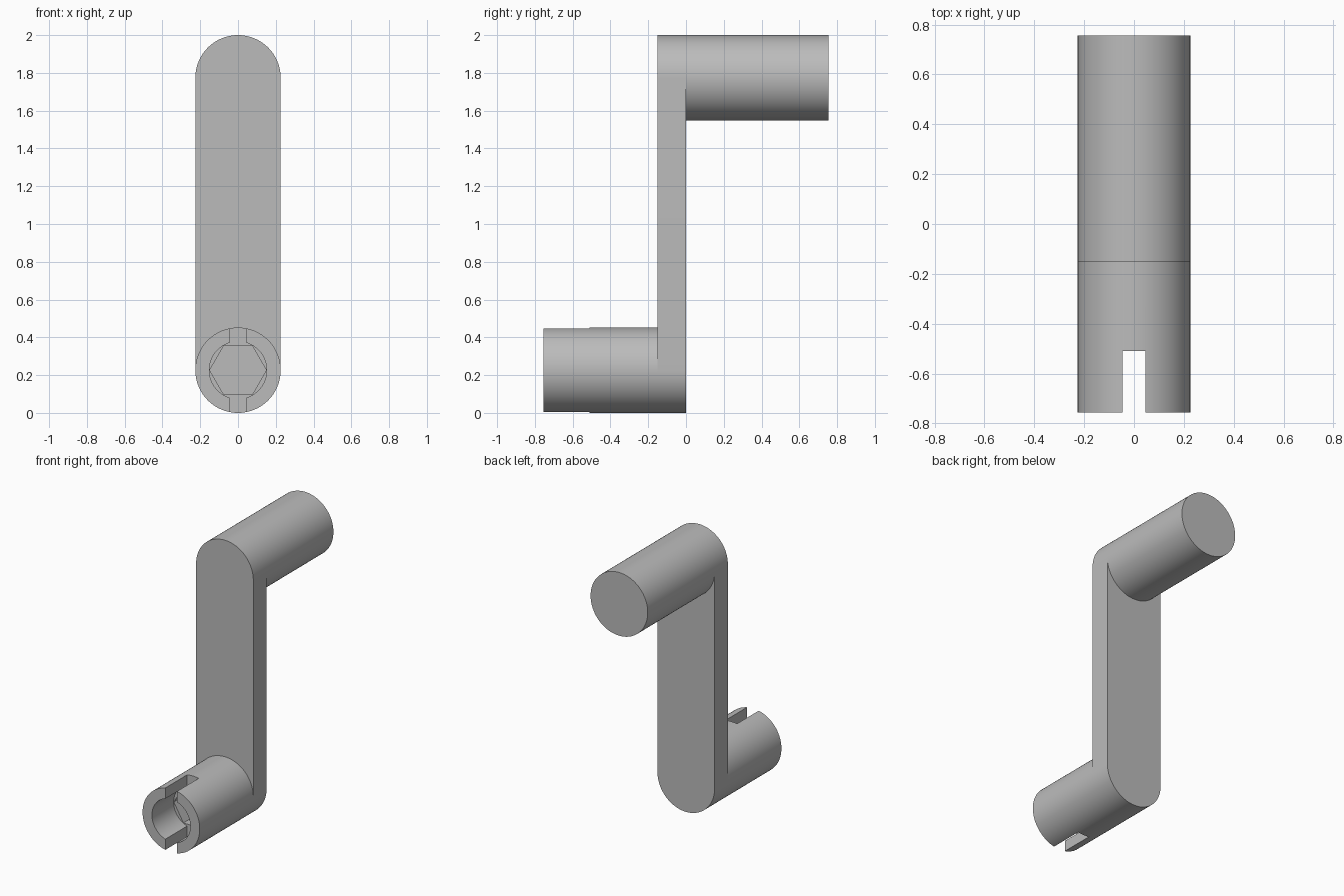
import bpy, bmesh
from math import sin, cos, pi, radians

if "Cube" in bpy.data.objects:
    bpy.data.objects.remove(bpy.data.objects["Cube"])

R = 0.226                     # outer radius shared by arm, handle and socket
LOW, HIGH = R, 2 - R          # heights of the two axes
FRONT, ARM_FRONT, ARM_BACK, BACK = -0.755, -0.15, 0.0, 0.755
SLOT_END = -0.51

grey = bpy.data.materials.new("plain grey")
grey.use_nodes = True
colour = (0.5, 0.5, 0.5, 1)
grey.diffuse_color = colour
grey.node_tree.nodes["Principled BSDF"].inputs["Base Color"].default_value = colour


def arc(radius, z, steps, start=0.0, sweep=2 * pi, closed=True):
    """Points on an arc in the xz plane."""
    count = steps if closed else steps + 1
    return [(radius * cos(start + sweep * i / steps),
             z + radius * sin(start + sweep * i / steps)) for i in range(count)]


def prism(name, profile, y0, y1):
    """Extrude an xz profile along y."""
    bm = bmesh.new()
    face = bm.faces.new([bm.verts.new((x, y0, z)) for x, z in profile])
    ext = bmesh.ops.extrude_face_region(bm, geom=[face])
    moved = [v for v in ext["geom"] if isinstance(v, bmesh.types.BMVert)]
    bmesh.ops.translate(bm, verts=moved, vec=(0, y1 - y0, 0))
    bmesh.ops.recalc_face_normals(bm, faces=bm.faces)
    mesh = bpy.data.meshes.new(name)
    bm.to_mesh(mesh)
    bm.free()
    mesh.materials.append(grey)
    obj = bpy.data.objects.new(name, mesh)
    bpy.context.collection.objects.link(obj)
    return obj


def activate(obj):
    bpy.ops.object.select_all(action="DESELECT")
    obj.select_set(True)
    bpy.context.view_layer.objects.active = obj


def cut(obj, cutter):
    """Subtract a cutter and discard it."""
    mod = obj.modifiers.new("cut", "BOOLEAN")
    mod.operation, mod.solver, mod.object = "DIFFERENCE", "EXACT", cutter
    activate(obj)
    bpy.ops.object.modifier_apply(modifier=mod.name)
    bpy.data.objects.remove(cutter)


# Round-ended arm
arm = prism("arm", arc(R, HIGH, 48, 0, pi, False) + arc(R, LOW, 48, pi, pi, False),
            ARM_FRONT, ARM_BACK)

# Handle at the top, pointing back
handle = prism("handle", arc(R, HIGH, 96), ARM_BACK, BACK)

# Socket at the bottom, pointing forward: round bore, hexagonal recess, cross slot
socket = prism("socket", arc(R, LOW, 96), FRONT, ARM_FRONT)
cut(socket, prism("hex_cutter", arc(0.15, LOW, 6), FRONT - 0.1, ARM_FRONT + 0.1))
cut(socket, prism("bore_cutter", arc(0.152, LOW, 64), FRONT - 0.1, SLOT_END))
w = 0.046
cut(socket, prism("slot_cutter", [(-w, -0.1), (w, -0.1), (w, 0.6), (-w, 0.6)],
                  FRONT - 0.1, SLOT_END))

for part in (arm, handle, socket):
    activate(part)
    bpy.ops.object.shade_smooth_by_angle(angle=radians(30))
